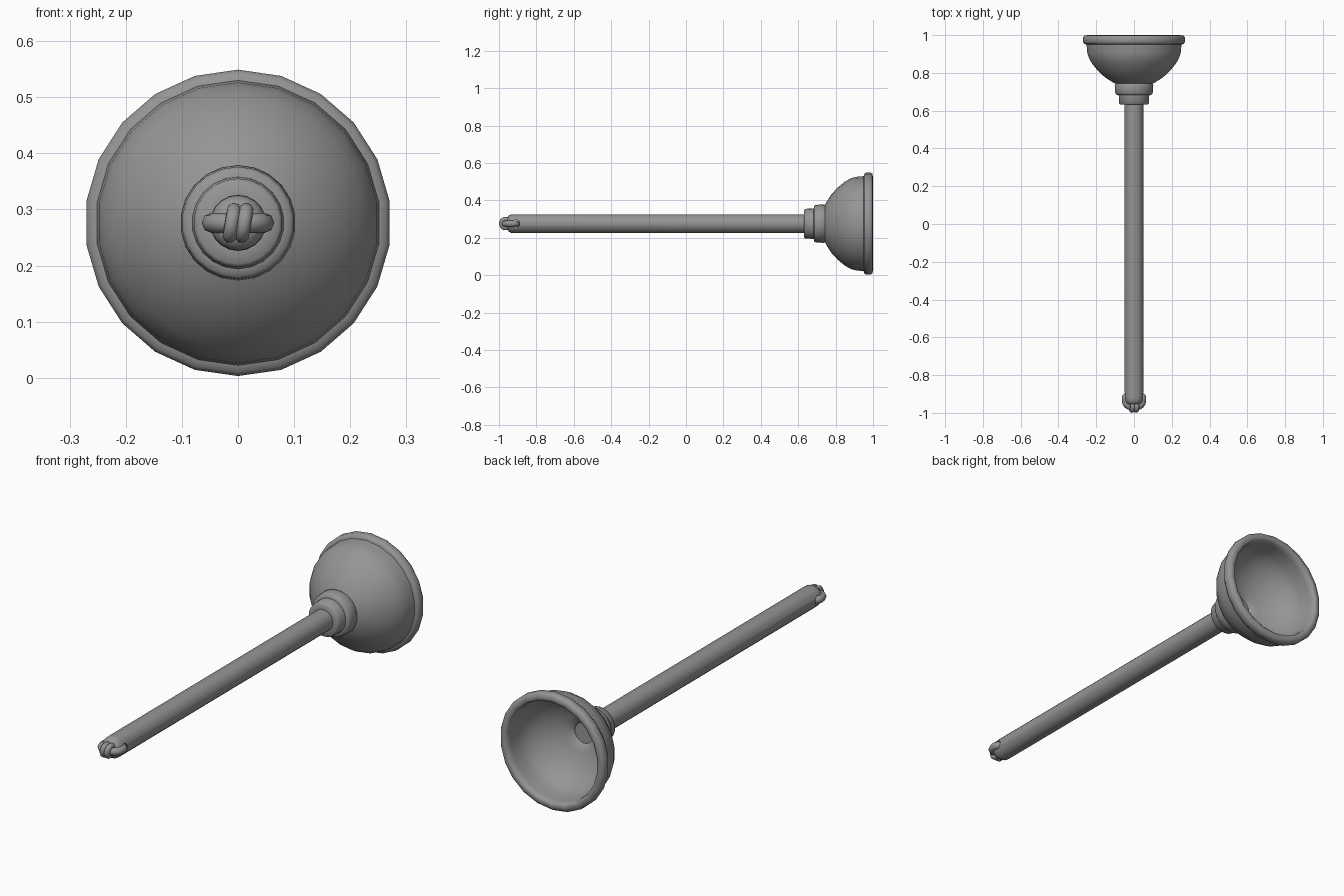
import bpy, bmesh, math

if "Cube" in bpy.data.objects:
    bpy.data.objects.remove(bpy.data.objects["Cube"])

CZ = 0.276  # height of the long axis

dark_grey = bpy.data.materials.new("dark_grey")
dark_grey.diffuse_color = (0.3, 0.3, 0.3, 1)
dark_grey.use_nodes = True
dark_grey.node_tree.nodes["Principled BSDF"].inputs["Base Color"].default_value = dark_grey.diffuse_color


def finish(ob, angle=55):
    """Dark grey, smooth shaded with sharp corners kept."""
    ob.data.materials.clear()
    ob.data.materials.append(dark_grey)
    bpy.ops.object.select_all(action='DESELECT')
    ob.select_set(True)
    bpy.context.view_layer.objects.active = ob
    bpy.ops.object.shade_smooth_by_angle(angle=math.radians(angle))


def lathe(name, profile, sides, closed=False):
    """Revolve (radius, y) points about the long axis; radius 0 makes a pole."""
    bm = bmesh.new()
    rings = []
    for r, y in profile:
        if r == 0:
            rings.append([bm.verts.new((0, y, CZ))] * sides)
            continue
        rings.append([bm.verts.new((r * math.sin(2 * math.pi * i / sides), y,
                                    CZ + r * math.cos(2 * math.pi * i / sides)))
                      for i in range(sides)])
    pairs = list(zip(rings, rings[1:]))
    if closed:
        pairs.append((rings[-1], rings[0]))
    for a, b in pairs:
        for i in range(sides):
            j = (i + 1) % sides
            bm.faces.new(list(dict.fromkeys((a[i], a[j], b[j], b[i]))))
    bmesh.ops.recalc_face_normals(bm, faces=bm.faces)
    me = bpy.data.meshes.new(name)
    bm.to_mesh(me)
    bm.free()
    ob = bpy.data.objects.new(name, me)
    bpy.context.collection.objects.link(ob)
    finish(ob)
    return ob


def tube(name, points, radius):
    """Closed smooth cord through the points."""
    cu = bpy.data.curves.new(name, 'CURVE')
    cu.dimensions = '3D'
    cu.bevel_depth = radius
    cu.bevel_resolution = 2
    cu.resolution_u = 4
    sp = cu.splines.new('BEZIER')
    sp.bezier_points.add(len(points) - 1)
    for bp, p in zip(sp.bezier_points, points):
        bp.co = p
        bp.handle_left_type = bp.handle_right_type = 'AUTO'
    sp.use_cyclic_u = True
    ob = bpy.data.objects.new(name, cu)
    bpy.context.collection.objects.link(ob)
    bpy.ops.object.select_all(action='DESELECT')
    ob.select_set(True)
    bpy.context.view_layer.objects.active = ob
    bpy.ops.object.convert(target='MESH')
    finish(bpy.context.object)


# Rubber cup: collars, dome, rolled rim, hollow inside with handle socket
lathe("rubber_cup", [
    (0.048, 0.632), (0.073, 0.632), (0.079, 0.638), (0.082, 0.683),
    (0.095, 0.685), (0.100, 0.692), (0.103, 0.735), (0.099, 0.743),
    (0.115, 0.751), (0.155, 0.776), (0.194, 0.812), (0.225, 0.850),
    (0.243, 0.882), (0.250, 0.908), (0.254, 0.950),
    (0.266, 0.953), (0.273, 0.963), (0.273, 0.987), (0.266, 0.997),
    (0.245, 1.0), (0.236, 0.993), (0.232, 0.97),
    (0.230, 0.915), (0.221, 0.885), (0.203, 0.852), (0.174, 0.822),
    (0.135, 0.795), (0.090, 0.774), (0.055, 0.764), (0.048, 0.755)],
    22, closed=True)

# Wooden handle with a rounded end
handle = lathe("handle", [
    (0, -0.957), (0.026, -0.957), (0.041, -0.950), (0.049, -0.935),
    (0.050, -0.915), (0.050, 0.755), (0, 0.755)], 20)

# Cross hole for the hanging cord
bpy.ops.mesh.primitive_cylinder_add(vertices=12, radius=0.021, depth=0.2,
                                    location=(0, -0.91, CZ),
                                    rotation=(0, math.pi / 2, 0))
cutter = bpy.context.object
cutter.name = "hole_cutter"
cutter.hide_render = True
cutter.data.materials.append(dark_grey)
cut = handle.modifiers.new("cord_hole", 'BOOLEAN')
cut.object = cutter
cut.solver = 'EXACT'
bpy.context.view_layer.objects.active = handle
bpy.ops.object.modifier_apply(modifier=cut.name)
bpy.data.objects.remove(cutter)
finish(handle)

# Hanging cord through the hole and round the end
half = [(0.025, -0.907), (0.042, -0.912), (0.046, -0.935), (0.034, -0.960)]
path = [(x, y, CZ) for x, y in half] + [(0, -0.968, CZ)]
path += [(-x, y, CZ) for x, y in reversed(half)]
tube("hanging_cord", path, 0.018)

# Knot: two slanted turns round the cord
for side, label in ((-1, "left"), (1, "right")):
    turn = []
    for i in range(8):
        a = 2 * math.pi * i / 8
        turn.append((side * 0.011 + 0.004 * math.cos(a), -0.966 + 0.021 * math.sin(a),
                     CZ + 0.023 * math.cos(a)))
    tube("knot_turn_" + label, turn, 0.013)
